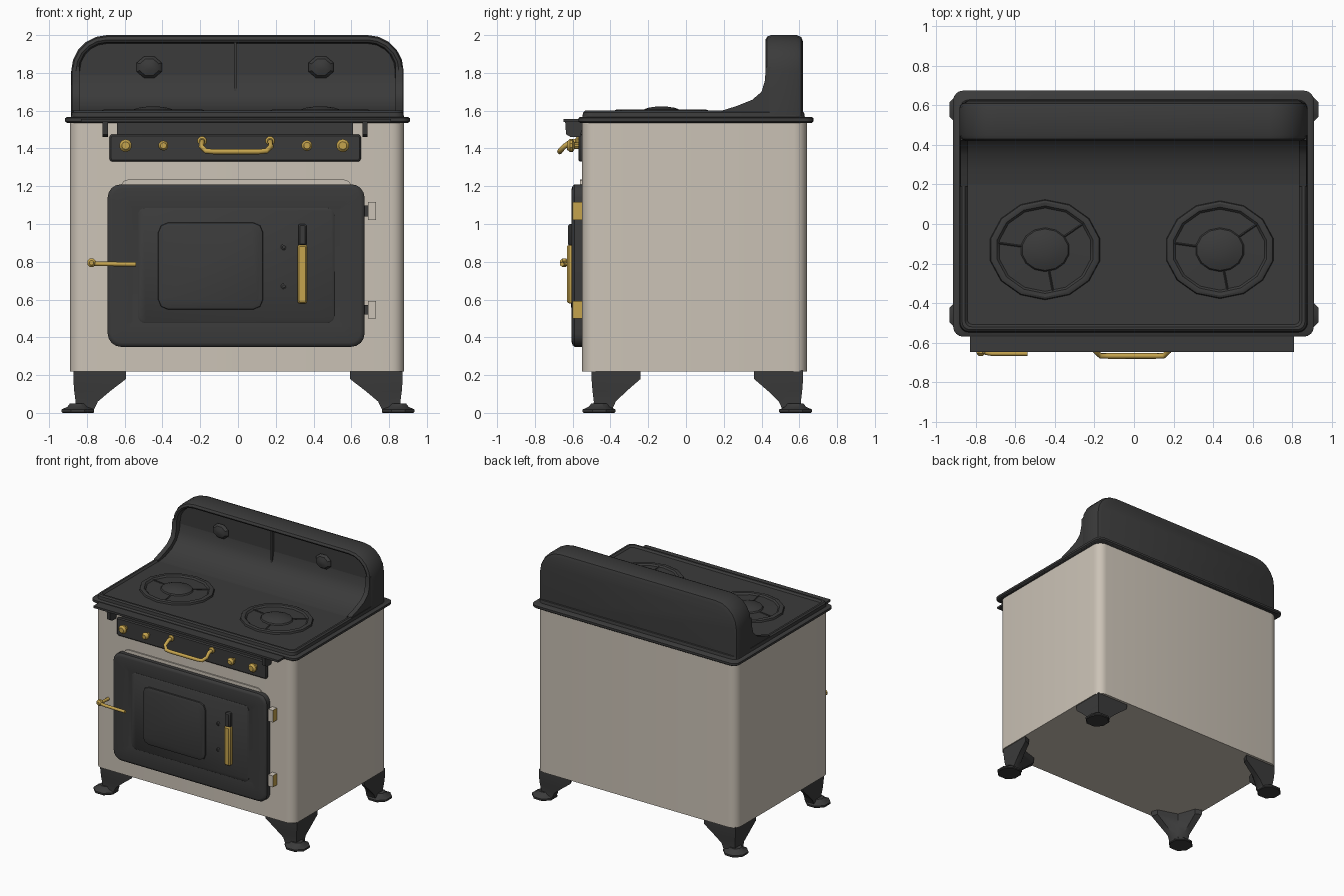
import bpy, bmesh, math
from mathutils import Vector

if "Cube" in bpy.data.objects:
    bpy.data.objects.remove(bpy.data.objects["Cube"])


def material(name, rgb):
    m = bpy.data.materials.new(name)
    m.diffuse_color = (*rgb, 1)
    m.use_nodes = True
    m.node_tree.nodes["Principled BSDF"].inputs["Base Color"].default_value = m.diffuse_color
    return m


DARK = material("dark_iron", (0.043, 0.043, 0.043))
CREAM = material("cream_enamel", (0.60, 0.545, 0.47))
GOLD = material("brass", (0.56, 0.37, 0.075))


def loft(name, rings, mat, angle=35):
    """Bridge equal-sized point rings and cap both ends."""
    bm = bmesh.new()
    vs = [[bm.verts.new(p) for p in r] for r in rings]
    n = len(rings[0])
    for a, b in zip(vs, vs[1:]):
        for i in range(n):
            j = (i + 1) % n
            bm.faces.new((a[i], a[j], b[j], b[i]))
    bm.faces.new(vs[0])
    bm.faces.new(vs[-1][::-1])
    bmesh.ops.recalc_face_normals(bm, faces=bm.faces)
    me = bpy.data.meshes.new(name)
    bm.to_mesh(me)
    bm.free()
    me.materials.append(mat)
    ob = bpy.data.objects.new(name, me)
    bpy.context.collection.objects.link(ob)
    bpy.ops.object.select_all(action='DESELECT')
    ob.select_set(True)
    bpy.context.view_layer.objects.active = ob
    bpy.ops.object.shade_smooth_by_angle(angle=math.radians(angle))
    return ob


def rrect(a0, a1, b0, b1, r, seg=4, d=0.0):
    """Rounded rectangle outline, inset by d."""
    a0, a1, b0, b1, r = a0 + d, a1 - d, b0 + d, b1 - d, max(r - d * 0.6, 0.004)
    pts = []
    for k, (cx, cy) in enumerate(((a1 - r, b1 - r), (a0 + r, b1 - r), (a0 + r, b0 + r), (a1 - r, b0 + r))):
        for i in range(seg + 1):
            t = math.pi / 2 * (k + i / seg)
            pts.append((cx + r * math.cos(t), cy + r * math.sin(t)))
    return pts


def front_slab(name, box, r, steps, mat, seg=4):
    """Rounded plate facing -y; steps are (inset, y)."""
    return loft(name, [[(x, y, z) for x, z in rrect(*box, r, seg, d)] for d, y in steps], mat)


def flat_slab(name, box, r, steps, mat, seg=4):
    """Rounded plate facing up; steps are (inset, z)."""
    return loft(name, [[(x, y, z) for x, y in rrect(*box, r, seg, d)] for d, z in steps], mat)


def box(name, x0, x1, y0, y1, z0, z1, mat):
    return loft(name, [[(x0, y0, z), (x1, y0, z), (x1, y1, z), (x0, y1, z)] for z in (z0, z1)], mat)


def lathe(name, c, prof, mat, n=12, axis='z', sy=1.0):
    """Turned part; prof is (radius, offset along +z or -y)."""
    rings = []
    for r, h in prof:
        ring = []
        for i in range(n):
            t = 2 * math.pi * (i + 0.5) / n
            u, v = r * math.cos(t), r * math.sin(t) * sy
            ring.append((c[0] + u, c[1] + v, c[2] + h) if axis == 'z' else (c[0] + u, c[1] - h, c[2] + v))
        rings.append(ring)
    return loft(name, rings, mat)


def tube(name, path, r, mat, n=8):
    path = [Vector(p) for p in path]
    rings = []
    for i, p in enumerate(path):
        t = path[min(i + 1, len(path) - 1)] - path[max(i - 1, 0)]
        q = t.to_track_quat('Z', 'X' if abs(t.normalized().x) > 0.99 else 'Y')
        rings.append([p + q @ Vector((r * math.cos(2 * math.pi * k / n), r * math.sin(2 * math.pi * k / n), 0))
                      for k in range(n)])
    # keep neighbouring rings from twisting
    for i in range(1, len(rings)):
        best = min(range(n), key=lambda s: sum((rings[i][(k + s) % n] - path[i] - rings[i - 1][k] + path[i - 1]).length
                                               for k in range(n)))
        rings[i] = rings[i][best:] + rings[i][:best]
    return loft(name, rings, mat, 50)


def extrude_x(name, prof, x0, x1, mat):
    return loft(name, [[(x, y, z) for y, z in prof] for x in (x0, x1)], mat)


# body
flat_slab("body", (-0.89, 0.88, -0.55, 0.64), 0.07, [(0, 0.22), (0, 1.55)], CREAM, 5)

# top plate and rimmed cooktop
flat_slab("top_plate", (-0.915, 0.91, -0.57, 0.675), 0.05,
          [(0.01, 1.535), (0, 1.543), (0, 1.56), (0.01, 1.567)], DARK)
flat_slab("cooktop", (-0.885, 0.88, -0.55, 0.63), 0.05,
          [(0, 1.56), (0.005, 1.59), (0.015, 1.6), (0.03, 1.6), (0.042, 1.586)], DARK)


# back guard with a recessed front panel
def guard(d, y):
    hx, top, r, c = 0.88 - d, 2.0 - d, 0.19 - d, -0.003
    pts = [(c - hx, y, 1.565)]
    for s in (-1, 1):
        for i in range(6):
            t = math.pi / 2 * (i / 5 if s < 0 else 1 - i / 5)
            pts.append((c + s * (hx - r + r * math.cos(t)), y, top - r + r * math.sin(t)))
    return pts + [(c + hx, y, 1.565)]


loft("back_guard", [guard(*s) for s in ((0.035, 0.62), (0.01, 0.61), (0, 0.585), (0, 0.45), (0.008, 0.43),
                                       (0.025, 0.42), (0.038, 0.428), (0.045, 0.465))], DARK)
extrude_x("back_scoop", [(0.2, 1.586), (0.28, 1.597), (0.36, 1.625), (0.42, 1.67), (0.455, 1.73),
                         (0.467, 1.8), (0.5, 1.8), (0.5, 1.56), (0.2, 1.56)], -0.85, 0.845, DARK)
for x0, x1 in ((-0.878, -0.84), (0.835, 0.873)):
    extrude_x("guard_cheek", [(0.19, 1.6), (0.27, 1.625), (0.35, 1.657), (0.4, 1.7), (0.418, 1.76),
                              (0.422, 1.83), (0.5, 1.83), (0.5, 1.56), (0.19, 1.56)], x0, x1, DARK)
box("guard_divider", -0.022, -0.008, 0.44, 0.48, 1.64, 1.97, DARK)
for x in (-0.47, 0.44):
    lathe("guard_knob", (x, 0.47, 1.83), [(0.05, 0), (0.072, 0.015), (0.055, 0.035), (0.02, 0.045)],
          DARK, 8, 'y', 0.85)

# burners: ring, central dome and three spokes
for x, r in ((-0.45, 0.287), (0.435, 0.28)):
    lathe("burner", (x, -0.13, 0),
          [(r, 1.58), (r - 0.006, 1.6), (r - 0.018, 1.605), (r - 0.038, 1.602), (r - 0.05, 1.59), (0.125, 1.592),
           (0.118, 1.602), (0.08, 1.615), (0.03, 1.622)], DARK, 14, 'z', 0.89)
    for a in (0.6, 3.0, 4.9):
        u = Vector((math.cos(a), math.sin(a), 0))
        c = Vector((x, -0.13, 1.592))
        tube("burner_spoke", [c + u * 0.11, c + u * 0.235], 0.005, DARK, 4)

# front shelf, its brackets and the control panel
front_shelf = box("front_shelf", -0.83, 0.81, -0.648, -0.55, 1.54, 1.556, DARK)
for x in (-0.703, 0.672):
    extrude_x("shelf_bracket", [(-0.64, 1.545), (-0.635, 1.475), (-0.61, 1.46), (-0.56, 1.46), (-0.54, 1.545)],
              x - 0.014, x + 0.014, DARK)
box("control_panel_top", -0.64, 0.61, -0.562, -0.54, 1.46, 1.55, DARK)
front_slab("control_panel", (-0.68, 0.65, 1.33, 1.475), 0.015,
           [(0, -0.54), (0, -0.562), (0.008, -0.57)], DARK, 2)
for x, r in ((-0.595, 0.034), (-0.395, 0.027), (0.365, 0.029), (0.555, 0.035)):
    lathe("control_knob", (x, -0.565, 1.415),
          [(r * 0.5, 0), (r * 0.5, 0.025), (r, 0.035), (r, 0.05), (r * 0.6, 0.065)], GOLD, 10, 'y')
tube("panel_handle", [(-0.19, -0.56, 1.44), (-0.19, -0.61, 1.435), (-0.195, -0.645, 1.41), (-0.17, -0.667, 1.387),
                      (-0.13, -0.668, 1.383), (0.11, -0.668, 1.383), (0.15, -0.667, 1.387), (0.175, -0.645, 1.41),
                      (0.17, -0.61, 1.435), (0.17, -0.56, 1.44)], 0.014, GOLD)
for x in (-0.19, 0.17):
    lathe("handle_mount", (x, -0.565, 1.44), [(0.025, 0), (0.025, 0.012), (0.015, 0.02)], GOLD, 8, 'y')

# oven door with sloped frame, inner panel and window
front_slab("door_surround", (-0.62, 0.6, 0.4, 1.235), 0.04, [(0, -0.54), (0, -0.56)], CREAM)
front_slab("oven_door", (-0.69, 0.67, 0.35, 1.21), 0.07,
           [(0, -0.54), (0, -0.59), (0.008, -0.6), (0.022, -0.605), (0.13, -0.588)], DARK)
front_slab("door_panel", (-0.53, 0.51, 0.475, 1.085), 0.04, [(0, -0.58), (0, -0.59), (0.006, -0.594)], DARK)
front_slab("door_window", (-0.425, 0.135, 0.545, 1.01), 0.055,
           [(0, -0.585), (0.004, -0.604), (0.02, -0.61)], DARK, 2)
for z in (0.67, 0.878):
    lathe("door_screw", (0.243, -0.59, z), [(0.016, 0), (0.016, 0.008), (0.008, 0.014)], DARK, 8, 'y')

# upright grip on the door
front_slab("door_grip", (0.316, 0.366, 0.58, 0.89), 0.01, [(0, -0.59), (0, -0.62), (0.008, -0.63)], GOLD, 2)
front_slab("door_grip_top", (0.319, 0.363, 0.885, 1.0), 0.01, [(0, -0.59), (0, -0.615), (0.008, -0.625)], DARK, 2)

# hinges: cream fronts with brass outer sides
for z0, z1 in ((0.5, 0.592), (1.02, 1.117)):
    h = box("door_hinge", 0.688, 0.73, -0.602, -0.545, z0, z1, CREAM)
    h.data.materials.append(GOLD)
    for f in h.data.polygons:
        f.material_index = int(f.normal.x > 0.5)
    box("hinge_arm", 0.66, 0.69, -0.58, -0.555, z0 + 0.02, z1 - 0.02, DARK)

# side latch lever
tube("door_latch", [(-0.765, -0.545, 0.792), (-0.768, -0.63, 0.792), (-0.755, -0.65, 0.79), (-0.72, -0.656, 0.789),
                    (-0.54, -0.656, 0.787)], 0.012, GOLD)
lathe("latch_knob", (-0.775, -0.625, 0.795), [(0.012, 0), (0.024, 0.01), (0.024, 0.03), (0.012, 0.042)], GOLD, 8, 'y')

# four corner legs with flared pads
BRACKET = [(0, 0), (0.28, 0), (0.26, 0.05), (0.1, 0.1), (0.05, 0.24), (0, 0.26)]
NECK = [(0, 0), (0.1, 0), (0.1, 0.05), (0.09, 0.09), (0.05, 0.1), (0, 0.1)]
for sx in (-1, 1):
    for sy, yc in ((-1, -0.5), (1, 0.62)):
        def ring(k, z, off=0.0):
            return [(sx * (0.872 - off - a[0] * k - b[0] * (1 - k)),
                     yc - sy * (off + a[1] * k + b[1] * (1 - k)), z) for a, b in zip(BRACKET, NECK)]
        loft("leg", [ring(1, 0.225), ring(1, 0.18), ring(0.5, 0.115, 0.005), ring(0.1, 0.06, 0.012),
                     ring(0, 0.015, 0.008)], DARK)
        lathe("leg_pad", (sx * 0.848, yc - sy * 0.04, 0),
              [(0.088, 0), (0.094, 0.006), (0.094, 0.018), (0.06, 0.032), (0.045, 0.05)], DARK, 8)
